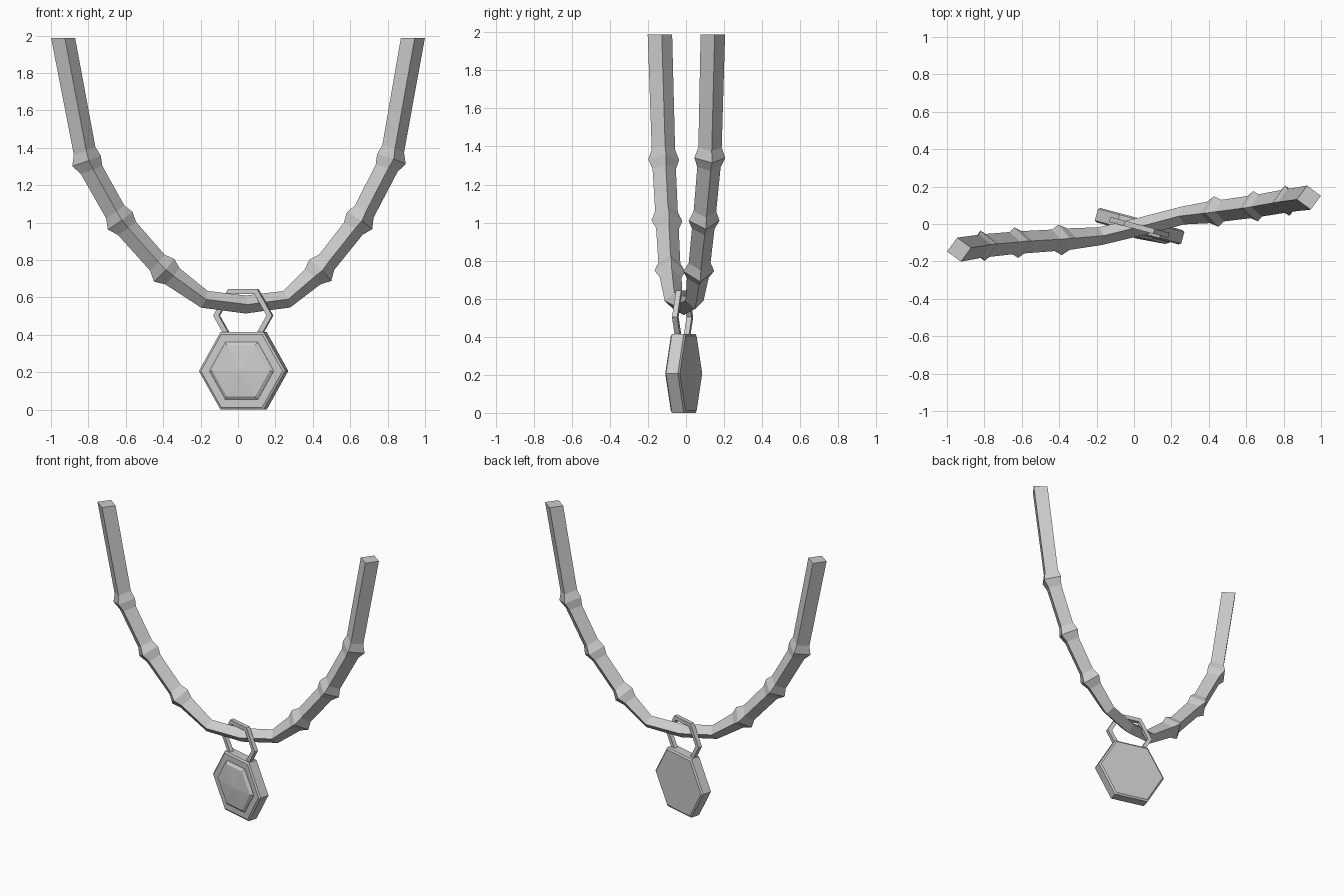
import bpy, bmesh, math
from mathutils import Vector, Matrix

if "Cube" in bpy.data.objects:
    bpy.data.objects.remove(bpy.data.objects["Cube"])


def finish(name, bm, matrix=None):
    bmesh.ops.recalc_face_normals(bm, faces=bm.faces[:])
    if matrix:
        bm.transform(matrix)
    me = bpy.data.meshes.new(name)
    bm.to_mesh(me)
    bm.free()
    ob = bpy.data.objects.new(name, me)
    bpy.context.collection.objects.link(ob)
    return ob


def skin(bm, rings, closed=False, caps=(True, True)):
    """Join equal-length rings of points with quads."""
    vs = [[bm.verts.new(p) for p in r] for r in rings]
    n = len(vs[0])
    pairs = list(zip(vs, vs[1:])) + ([(vs[-1], vs[0])] if closed else [])
    for a, b in pairs:
        for i in range(n):
            j = (i + 1) % n
            bm.faces.new((a[i], a[j], b[j], b[i]))
    if not closed:
        if caps[0]:
            bm.faces.new(vs[0])
        if caps[1]:
            bm.faces.new(vs[-1])
    return vs


def hexagon(r, y):
    return [(r * math.cos(k * math.pi / 3), y, r * math.sin(k * math.pi / 3)) for k in range(6)]


# Cord: diamond section swept along a hanging path, with a knot at some points
path = [  # x, y, z, half diagonal, knot
    (-0.935, -0.137, 1.987, 0.065, 0), (-0.81, -0.117, 1.33, 0.062, 1),
    (-0.63, -0.10, 1.01, 0.060, 1), (-0.395, -0.085, 0.745, 0.058, 1),
    (-0.18, -0.065, 0.59, 0.048, 0), (0.04, -0.012, 0.562, 0.048, 0),
    (0.26, 0.045, 0.59, 0.048, 0), (0.44, 0.067, 0.745, 0.058, 1),
    (0.65, 0.095, 1.01, 0.060, 1), (0.82, 0.125, 1.34, 0.062, 1),
    (0.935, 0.141, 1.987, 0.065, 0)]
pts = [Vector(p[:3]) for p in path]
side = Vector((-math.sin(0.15), math.cos(0.15), 0))
rings = []
for i, p in enumerate(pts):
    r, knot = path[i][3:]
    if i == 0:
        t = Vector((0, 0, -1))
    elif i == len(pts) - 1:
        t = Vector((0, 0, 1))
    else:
        t = ((p - pts[i - 1]).normalized() + (pts[i + 1] - p).normalized()).normalized()
    b = (side - t * side.dot(t)).normalized()
    n = b.cross(t)
    steps = [(0, r)]
    if knot:
        steps = [(-0.055, r), (0, 0.082), (0.055, r)]
    for d, rad in steps:
        c = p.copy()
        if d:
            c += (pts[i + (1 if d > 0 else -1)] - p).normalized() * abs(d)
        rings.append([c + n * rad, c + b * rad, c - n * rad, c - b * rad])
bm = bmesh.new()
skin(bm, rings)
finish("cord", bm)

turn = Matrix.Rotation(math.radians(-15), 4, 'Z')

# Pendant body: chamfered hexagonal plate
place = Matrix.Translation((0.03, -0.012, 0.207)) @ turn
bm = bmesh.new()
skin(bm, [hexagon(0.226, -0.04), hexagon(0.239, -0.032), hexagon(0.239, 0.032), hexagon(0.226, 0.04)])
finish("pendant_body", bm, place)

# Faceted gem on the front
bm = bmesh.new()
vs = skin(bm, [hexagon(0.178, -0.036), hexagon(0.178, -0.042), hexagon(0.158, -0.056)], caps=(True, False))
tip = bm.verts.new((0, -0.068, 0))
for k in range(6):
    bm.faces.new((vs[-1][k], vs[-1][(k + 1) % 6], tip))
finish("pendant_gem", bm, place)

# Hexagonal bail ring linking pendant and cord
bm = bmesh.new()
skin(bm, [hexagon(0.163, -0.014), hexagon(0.163, 0.014), hexagon(0.132, 0.014), hexagon(0.132, -0.014)], closed=True)
finish("bail_ring", bm, Matrix.Translation((0.028, -0.018, 0.503)) @ turn)
